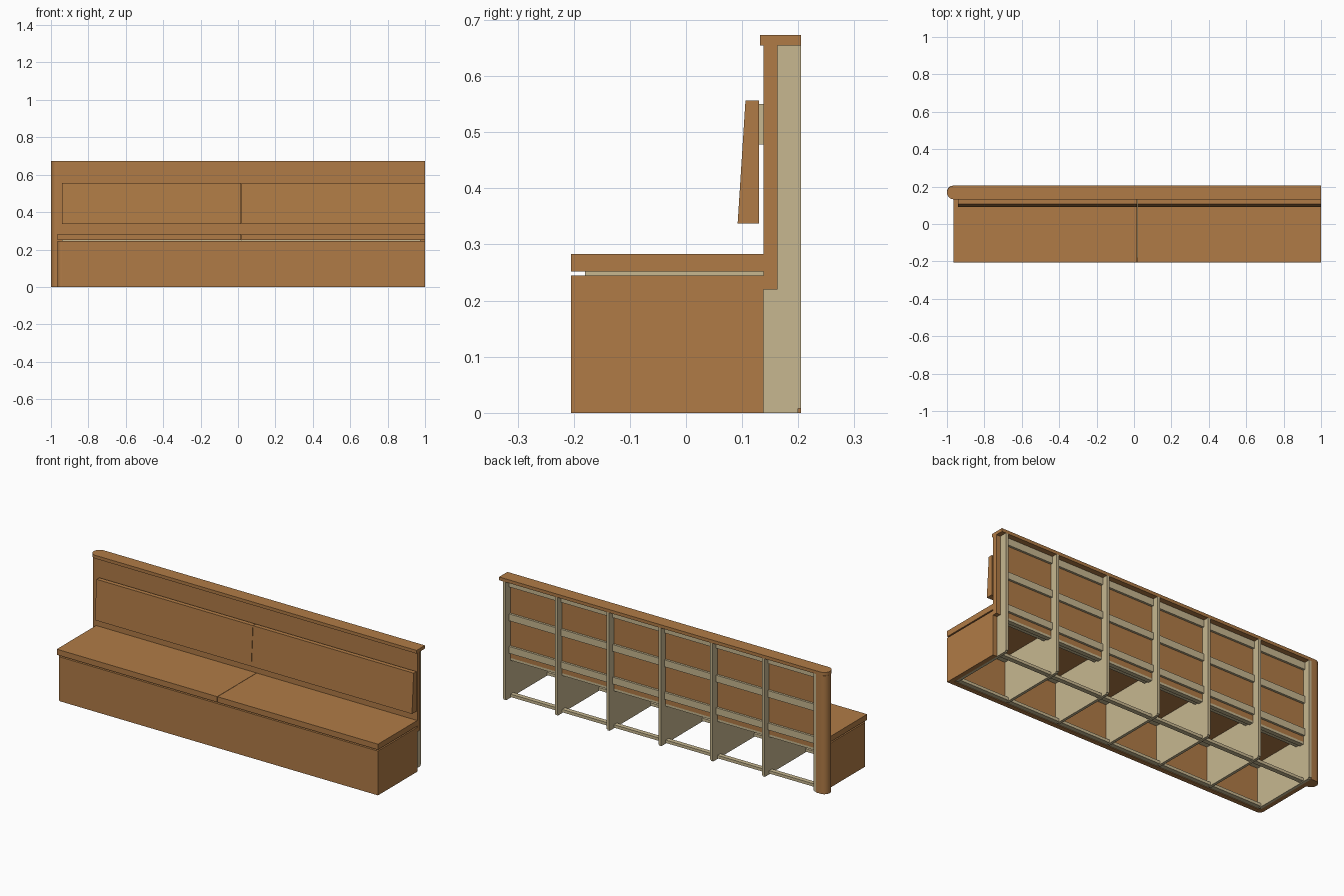
import bpy
import bmesh
from math import pi, cos, sin, radians
from mathutils import Vector

cube = bpy.data.objects.get("Cube")
if cube:
    bpy.data.objects.remove(cube, do_unlink=True)


def material(name, rgb):
    m = bpy.data.materials.new(name)
    m.use_nodes = True
    m.diffuse_color = (*rgb, 1)
    m.node_tree.nodes["Principled BSDF"].inputs["Base Color"].default_value = (*rgb, 1)
    return m


WOOD = material("warm_brown_wood", (0.434, 0.198, 0.061))
PLY = material("pale_plywood", (0.571, 0.474, 0.279))


def prism(name, pts, axis, lo, hi, mat, smooth=False):
    """Extrude a flat profile: (y, z) points along x, or (x, y) points along z."""
    def place(p, t):
        return Vector((t, *p)) if axis == "x" else Vector((*p, t))
    bm = bmesh.new()
    face = bm.faces.new([bm.verts.new(place(p, lo)) for p in pts])
    ext = bmesh.ops.extrude_face_region(bm, geom=[face])
    top = [v for v in ext["geom"] if isinstance(v, bmesh.types.BMVert)]
    bmesh.ops.translate(bm, verts=top, vec=place((0, 0), hi - lo))
    bmesh.ops.recalc_face_normals(bm, faces=bm.faces)
    mesh = bpy.data.meshes.new(name)
    bm.to_mesh(mesh)
    bm.free()
    mesh.materials.append(mat)
    ob = bpy.data.objects.new(name, mesh)
    bpy.context.collection.objects.link(ob)
    if smooth:
        bpy.ops.object.select_all(action="DESELECT")
        ob.select_set(True)
        bpy.context.view_layer.objects.active = ob
        bpy.ops.object.shade_smooth_by_angle(angle=radians(30))
    return ob


def box(name, x, y, z, mat):
    pts = [(y[0], z[0]), (y[1], z[0]), (y[1], z[1]), (y[0], z[1])]
    return prism(name, pts, "x", x[0], x[1], mat)


def arc(cx, cy, r, a0, a1, n=16):
    return [(cx + r * cos(a0 + (a1 - a0) * i / n), cy + r * sin(a0 + (a1 - a0) * i / n))
            for i in range(n + 1)]


# Main planes of the bench
LEFT, RIGHT = -0.94, 0.975
FRONT, BACK = -0.205, 0.205
PANEL_F, PANEL_B = 0.138, 0.163
INNER = (LEFT, RIGHT)
JOINT, GAP = 0.0175, 0.001

# Plywood ribs: each one carries the seat and stands up behind the backrest
rib = [(-0.18, 0.008), (BACK, 0.008), (BACK, 0.655), (PANEL_B, 0.655), (PANEL_B, 0.207),
       (PANEL_F, 0.207), (PANEL_F, 0.252), (-0.18, 0.252)]
RIBS, THICK = 7, 0.015
for i in range(RIBS):
    x = LEFT + (RIGHT - LEFT - THICK) * i / (RIBS - 1)
    prism(f"rib_{i + 1}", rib, "x", x, x + THICK, PLY)
    box(f"rib_foot_{i + 1}", (x, x + THICK), (-0.17, 0.2), (0, 0.008), PLY)

# Long rails joining the ribs
for name, y, z in [
    ("back_rail_top", (PANEL_B, 0.175), (0.617, 0.655)),
    ("back_rail_middle", (PANEL_B, 0.175), (0.43, 0.468)),
    ("back_rail_low", (PANEL_B, 0.175), (0.25, 0.288)),
    ("panel_ledge", (PANEL_F, PANEL_B), (0.207, 0.22)),
    ("seat_rail_back", (0.11, PANEL_F), (0.215, 0.25)),
    ("seat_rail_front", (-0.18, -0.15), (0.225, 0.25)),
    ("floor_rail_back", (PANEL_F, PANEL_B), (0.004, 0.02)),
    ("floor_rail_front", (-0.18, -0.155), (0.004, 0.02)),
]:
    box(name, INNER, y, z, PLY)

# Seat base: front board, end boards and a rounded front corner
box("base_front", INNER, (FRONT, -0.18), (0, 0.245), WOOD)
box("base_end_left", (RIGHT, 1), (FRONT, PANEL_F), (0, 0.245), WOOD)
corner = arc(LEFT, -0.18, 0.025, pi, 1.5 * pi, 8)
prism("base_end_right", corner + [(LEFT, PANEL_F), (LEFT - 0.025, PANEL_F)],
      "z", 0, 0.245, WOOD, smooth=True)

# Backrest board
box("back_panel", (LEFT, 1), (PANEL_F, PANEL_B), (0.22, 0.655), WOOD)

# Seat and sloped back pad, each in two halves
pad = [(0.092, 0.337), (0.130, 0.337), (0.130, 0.557), (0.106, 0.557)]
for side, seat_x, pad_x in [
    ("right", (-0.965, JOINT - GAP), (LEFT, JOINT - GAP)),
    ("left", (JOINT + GAP, 1), (JOINT + GAP, 1)),
]:
    box(f"seat_{side}", seat_x, (FRONT, PANEL_F), (0.252, 0.283), WOOD)
    prism(f"back_pad_{side}", pad, "x", *pad_x, WOOD)
    box(f"pad_cleat_{side}", (pad_x[0] + 0.02, pad_x[1] - 0.02),
        (0.130, PANEL_F), (0.478, 0.55), PLY)

# Rounded end post
mid = (PANEL_F + BACK) / 2
r = (BACK - PANEL_F) / 2
prism("end_post", arc(-1 + r, mid, r, pi / 2, 1.5 * pi) + [(LEFT, PANEL_F), (LEFT, BACK)],
      "z", 0, 0.655, WOOD, smooth=True)

# Top cap with one rounded end
mid = (0.132 + BACK) / 2
r = (BACK - 0.132) / 2
prism("top_cap", arc(-1 + r, mid, r, pi / 2, 1.5 * pi) + [(1, 0.132), (1, BACK)],
      "z", 0.655, 0.673, WOOD, smooth=True)
